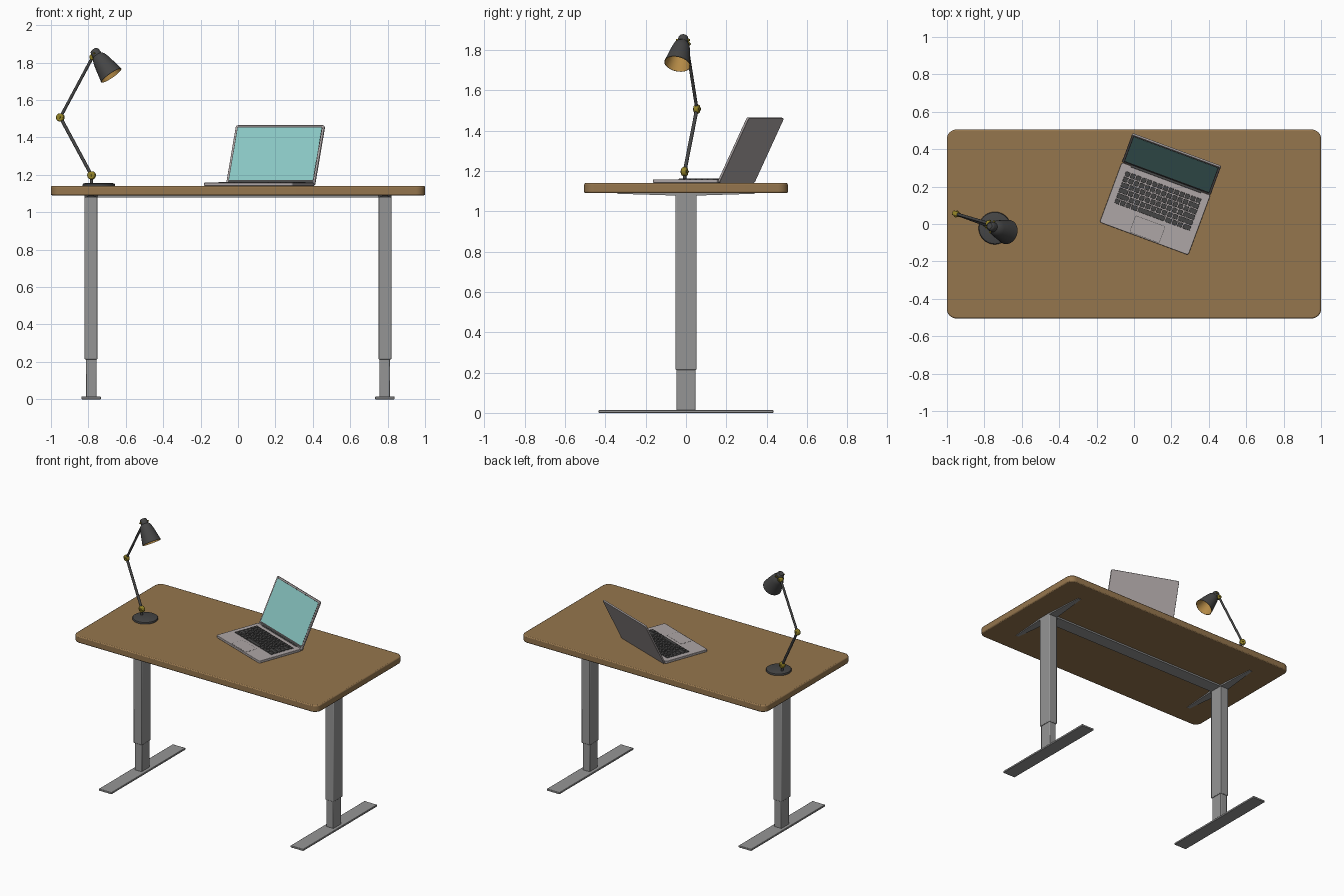
import bpy, bmesh, math
from mathutils import Matrix, Vector

if "Cube" in bpy.data.objects:
    bpy.data.objects.remove(bpy.data.objects["Cube"])


def material(name, rgb):
    m = bpy.data.materials.new(name)
    m.diffuse_color = (*rgb, 1)
    m.use_nodes = True
    m.node_tree.nodes["Principled BSDF"].inputs["Base Color"].default_value = m.diffuse_color
    return m


WOOD = material("wood", (0.30, 0.18, 0.075))
METAL = material("leg_metal", (0.30, 0.30, 0.30))
ALU = material("aluminium", (0.42, 0.38, 0.38))
DARK = material("dark", (0.06, 0.06, 0.06))
TEAL = material("screen_teal", (0.25, 0.56, 0.54))
BRASS = material("brass", (0.30, 0.23, 0.02))
AMBER = material("amber", (0.45, 0.25, 0.06))


def finish(name, bm, mat=None, M=Matrix(), bevel=0, segs=2):
    bmesh.ops.recalc_face_normals(bm, faces=bm.faces)
    me = bpy.data.meshes.new(name)
    bm.to_mesh(me)
    bm.free()
    ob = bpy.data.objects.new(name, me)
    bpy.context.collection.objects.link(ob)
    ob.matrix_world = M
    if mat:
        me.materials.append(mat)
    if bevel:
        b = ob.modifiers.new("bevel", 'BEVEL')
        b.width, b.segments, b.limit_method = bevel, segs, 'ANGLE'
    return ob


def add_box(bm, lo, hi):
    lo, hi = Vector(lo), Vector(hi)
    T = Matrix.Translation((lo + hi) / 2) @ Matrix.Diagonal((*(hi - lo), 1))
    return bmesh.ops.create_cube(bm, size=1, matrix=T)["verts"]


def box(name, lo, hi, mat=None, M=Matrix(), bevel=0):
    bm = bmesh.new()
    add_box(bm, lo, hi)
    return finish(name, bm, mat, M, bevel)


def slab(name, lo, hi, r, mat, M=Matrix(), bevel=0, segs=8):
    """Flat plate with rounded corners."""
    bm = bmesh.new()
    corners = [(hi[0] - r, hi[1] - r), (lo[0] + r, hi[1] - r),
               (lo[0] + r, lo[1] + r), (hi[0] - r, lo[1] + r)]
    vs = []
    for i, (cx, cy) in enumerate(corners):
        for k in range(segs + 1):
            a = (i + k / segs) * math.pi / 2
            vs.append(bm.verts.new((cx + r * math.cos(a), cy + r * math.sin(a), lo[2])))
    f = bm.faces.new(vs)
    ext = bmesh.ops.extrude_face_region(bm, geom=[f])["geom"]
    bmesh.ops.translate(bm, vec=(0, 0, hi[2] - lo[2]),
                        verts=[g for g in ext if isinstance(g, bmesh.types.BMVert)])
    return finish(name, bm, mat, M, bevel)


def rod(name, a, b, r, mat, bevel=0):
    a, b = Vector(a), Vector(b)
    bm = bmesh.new()
    bmesh.ops.create_cone(bm, cap_ends=True, segments=24, radius1=r, radius2=r,
                          depth=(b - a).length)
    M = Matrix.Translation((a + b) / 2) @ (b - a).to_track_quat('Z', 'Y').to_matrix().to_4x4()
    return finish(name, bm, mat, M, bevel)


def lathe(name, profile, mat, M):
    bm = bmesh.new()
    vs = [bm.verts.new((r, 0, z)) for r, z in profile]
    es = [bm.edges.new(p) for p in zip(vs, vs[1:])]
    bmesh.ops.spin(bm, geom=vs + es, cent=(0, 0, 0), axis=(0, 0, 1),
                   angle=math.tau, steps=40, use_duplicate=False)
    bmesh.ops.remove_doubles(bm, verts=bm.verts, dist=1e-5)
    return finish(name, bm, mat, M)


# Desk: top, telescopic legs, feet, tapered brackets, cross beam
TOP = 1.14
slab("tabletop", (-1, -0.505, 1.09), (1, 0.505, TOP), 0.05, WOOD, bevel=0.007)
for side, x in (("left", -0.785), ("right", 0.785)):
    box(side + "_upper_leg", (x - 0.035, -0.053, 0.213), (x + 0.035, 0.053, 1.088), METAL, bevel=0.005)
    box(side + "_lower_leg", (x - 0.029, -0.047, 0.01), (x + 0.029, 0.047, 0.3), METAL, bevel=0.005)
    box(side + "_foot", (x - 0.052, -0.433, 0), (x + 0.052, 0.433, 0.014), METAL, bevel=0.003)
    for end, s in (("front", -1), ("back", 1)):
        bm = bmesh.new()
        ring = []
        for y, w, z in ((0, 0.035, 1.078), (0.05, 0.035, 1.078), (0.34, 0.012, 1.087)):
            ring.append([bm.verts.new((x + dx * w, s * y, h))
                         for dx, h in ((-1, z), (1, z), (1, 1.091), (-1, 1.091))])
        for p, q in zip(ring, ring[1:]):
            for i in range(4):
                bm.faces.new((p[i], p[i - 1], q[i - 1], q[i]))
        bm.faces.new(ring[0])
        bm.faces.new(ring[-1])
        finish(f"{side}_{end}_bracket", bm, METAL)
box("cross_beam", (-0.76, -0.05, 1.078), (0.76, 0.05, 1.091), METAL)

# Laptop base, turned on the desk
LAP = Matrix.Translation((0.1125, 0.082, TOP)) @ Matrix.Rotation(math.radians(-20.3), 4, 'Z')
slab("laptop_base", (-0.253, -0.171, 0.001), (0.253, 0.171, 0.018), 0.012, ALU, LAP, 0.002)
slab("trackpad_gap", (-0.085, -0.165, 0.017), (0.085, -0.07, 0.0183), 0.006, DARK, LAP)
slab("trackpad", (-0.083, -0.163, 0.017), (0.083, -0.072, 0.0188), 0.005, ALU, LAP)

# Keys: widths of each row add up to 14 units
rows = [[1] * 14, [1] * 12 + [2], [1.5] + [1] * 11 + [1.5], [1.75] + [1] * 10 + [2.25],
        [2.25] + [1] * 9 + [2.75], [1, 1, 1, 1.25, 5, 1.25, 1, 1, 1.5]]
bm = bmesh.new()
U, gap = 0.0311, 0.0028
for j, row in enumerate(rows):
    x, y = -7 * U, 0.137 - j * U
    for w in row:
        vs = add_box(bm, (x + gap, y - U + gap, 0.017), (x + w * U - gap, y - gap, 0.0225))
        for v in vs:
            if v.co.z > 0.02:
                v.co.x += 0.001 if v.co.x < x + w * U / 2 else -0.001
                v.co.y += 0.001 if v.co.y < y - U / 2 else -0.001
        x += w * U
finish("keyboard_keys", bm, DARK, LAP)

# Laptop lid, leaning back
LID = LAP @ Matrix.Translation((0, 0.171, 0.005)) @ Matrix.Rotation(math.radians(64), 4, 'X')
slab("laptop_lid", (-0.253, 0, -0.012), (0.253, 0.357, 0), 0.012, ALU, LID, 0.002)
slab("screen_bezel", (-0.243, 0.014, -0.001), (0.243, 0.347, 0.0008), 0.006, DARK, LID)
slab("screen", (-0.239, 0.03, -0.001), (0.239, 0.343, 0.0014), 0.004, TEAL, LID)
hinge = [LAP @ Vector((s * 0.2, 0.169, 0.014)) for s in (-1, 1)]
rod("laptop_hinge", hinge[0], hinge[1], 0.007, DARK)

# Lamp: base and arms
N = Vector((0.347, 0.938, 0))          # normal of the plane the lamp bends in
foot, elbow, head = Vector((-0.783, -0.007, 1.197)), Vector((-0.95, 0.054, 1.507)), Vector((-0.777, 0.003, 1.83))
lathe("lamp_base", [(0, 0), (0.086, 0), (0.087, 0.005), (0.084, 0.012), (0.075, 0.015), (0, 0.017)],
      DARK, Matrix.Translation((-0.744, -0.022, TOP)))
rod("lamp_stem", (foot.x, foot.y, TOP + 0.01), foot, 0.009, DARK)
rod("lamp_lower_arm", foot, elbow, 0.009, DARK)
rod("lamp_upper_arm", elbow, head, 0.008, DARK)
for name, p, r, w in (("lower", foot, 0.022, 0.014), ("elbow", elbow, 0.022, 0.013), ("head", head, 0.016, 0.014)):
    rod(f"lamp_{name}_joint", p - N * w, p + N * w, r, BRASS, 0.006)
    rod(f"lamp_{name}_screw", p - N * (w + 0.006), p + N * (w + 0.006), 0.006, BRASS)

# Lamp head: bell shade with warm lining, hung from the head joint
axis = Vector((0.093, -0.032, -0.135)).normalized()
tip = Vector((-0.773, -0.010, 1.87))
S = Matrix.Translation(tip) @ axis.to_track_quat('Z', 'Y').to_matrix().to_4x4()
bell = [(0.026, 0.038), (0.037, 0.05), (0.045, 0.075), (0.053, 0.11), (0.060, 0.145), (0.066, 0.172)]
lathe("lamp_shade", [(0, 0), (0.016, 0.001), (0.022, 0.006), (0.025, 0.014)] + bell, DARK, S)
lathe("lamp_shade_lining", [(0, 0.04)] + [(r - 0.003, z + 0.001) for r, z in bell[1:]] +
      [(0.066, 0.172)], AMBER, S)
neck = tip + axis * 0.025
rod("lamp_head_bracket", head, neck, 0.010, DARK)
rod("lamp_head_pin", neck - N * 0.036, neck + N * 0.036, 0.005, BRASS)

# Smooth shading with sharp edges kept
bpy.ops.object.select_all(action='SELECT')
bpy.context.view_layer.objects.active = bpy.data.objects["tabletop"]
bpy.ops.object.shade_smooth_by_angle(angle=math.radians(35))
